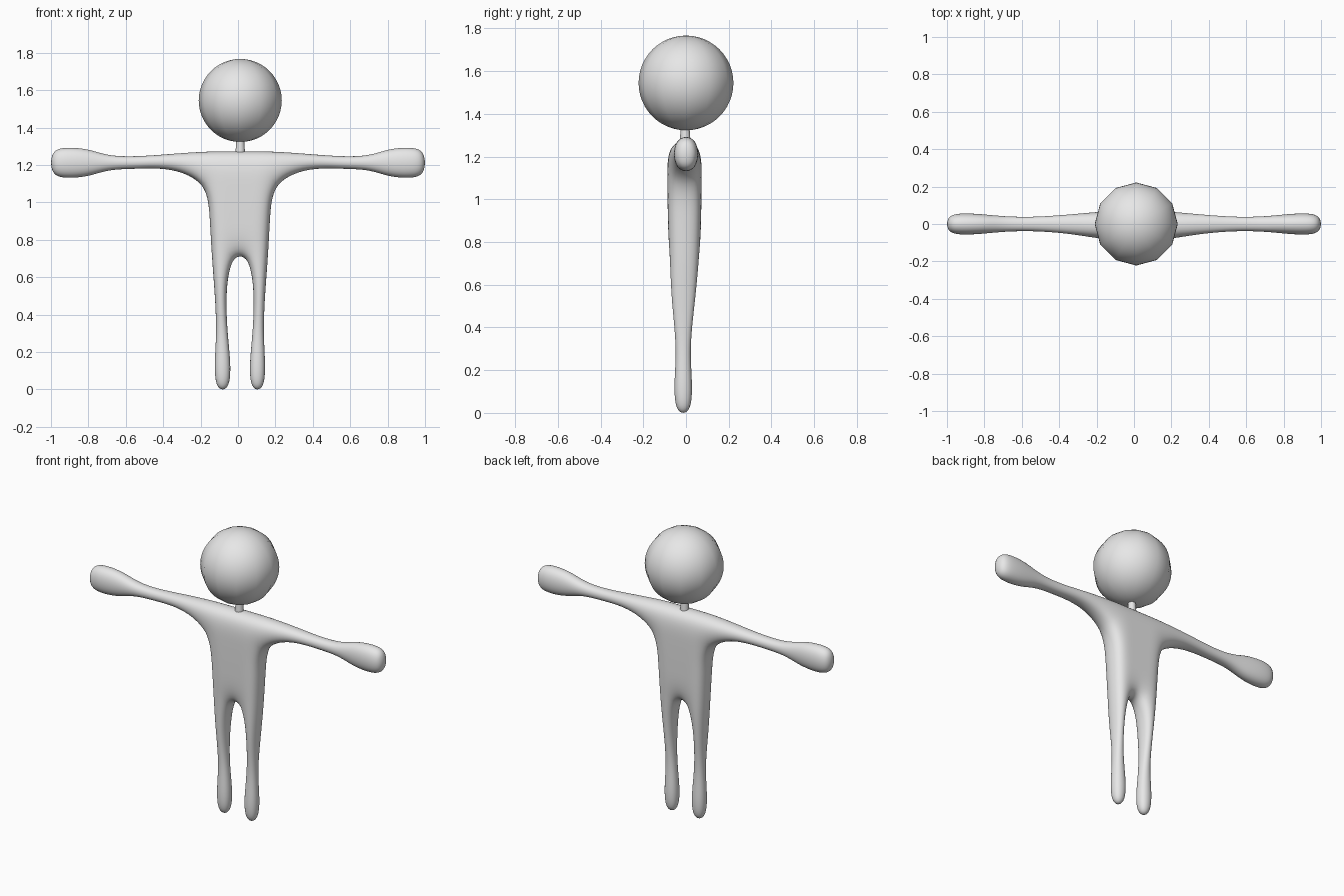
import bpy, bmesh

if "Cube" in bpy.data.objects:
    bpy.data.objects.remove(bpy.data.objects["Cube"], do_unlink=True)

# One plain grey for the whole figure
grey = bpy.data.materials.new("light_grey")
grey.use_nodes = True
grey.diffuse_color = (0.8, 0.8, 0.8, 1)
grey.node_tree.nodes["Principled BSDF"].inputs["Base Color"].default_value = (0.8, 0.8, 0.8, 1)

LEAN = 0.012  # the trunk sits slightly to the left of centre


def finish(bm, name):
    bmesh.ops.recalc_face_normals(bm, faces=bm.faces)
    mesh = bpy.data.meshes.new(name)
    bm.to_mesh(mesh)
    bm.free()
    mesh.materials.append(grey)
    for poly in mesh.polygons:
        poly.use_smooth = True
    obj = bpy.data.objects.new(name, mesh)
    bpy.context.collection.objects.link(obj)
    return obj


# Body cage: trunk, then arms and legs extruded from its open sides
bm = bmesh.new()


def vert(x, y, z):
    return bm.verts.new((x + LEAN * (1 - abs(x)), y, z))


def extend(loop, rings):
    """Bridge a four-sided loop through the rings and cap the end."""
    for ring in rings:
        new = [vert(*p) for p in ring]
        for k in range(4):
            n = (k + 1) % 4
            bm.faces.new((loop[k], loop[n], new[n], new[k]))
        loop = new
    bm.faces.new(loop)


# Trunk rows: height, half width, inner column, half depth
trunk = [(1.28, 0.18, 0.06, 0.080), (1.10, 0.18, 0.06, 0.081),
         (0.92, 0.165, 0.055, 0.078), (0.71, 0.155, 0.045, 0.073)]
grid = []
for z, w, i, h in trunk:
    grid.append([[vert(x, y - 0.007, z) for y in (-h, h)] for x in (-w, -i, i, w)])

for r in range(3):
    for c in range(3):
        for side in (0, 1):
            bm.faces.new((grid[r][c][side], grid[r][c + 1][side],
                          grid[r + 1][c + 1][side], grid[r + 1][c][side]))
    if r:
        for c in (0, 3):
            bm.faces.new((grid[r][c][0], grid[r][c][1],
                          grid[r + 1][c][1], grid[r + 1][c][0]))
for c in range(3):
    bm.faces.new((grid[0][c][0], grid[0][c + 1][0], grid[0][c + 1][1], grid[0][c][1]))
bm.faces.new((grid[3][1][0], grid[3][2][0], grid[3][2][1], grid[3][1][1]))

# Arm rings: distance out, centre height, half height, half depth
arm = [(0.36, 1.223, 0.040, 0.054), (0.55, 1.212, 0.035, 0.039),
       (0.70, 1.212, 0.039, 0.044), (0.80, 1.212, 0.081, 0.056),
       (0.92, 1.212, 0.092, 0.065), (1.006, 1.212, 0.072, 0.050)]
# Leg rings: height, centre out, half width, half depth
leg = [(0.52, 0.106, 0.031, 0.060), (0.30, 0.096, 0.030, 0.031),
       (0.12, 0.093, 0.050, 0.050), (-0.01, 0.093, 0.036, 0.036)]

for s, outer, inner in ((-1, 0, 1), (1, 3, 2)):
    top, low, hip = grid[0][outer], grid[1][outer], grid[3]
    extend([top[0], top[1], low[1], low[0]],
           [[(s * x, -d, z + h), (s * x, d, z + h), (s * x, d, z - h), (s * x, -d, z - h)]
            for x, z, h, d in arm])
    extend([hip[outer][0], hip[outer][1], hip[inner][1], hip[inner][0]],
           [[(s * (x + w), -d - 0.013, z), (s * (x + w), d - 0.013, z),
             (s * (x - w), d - 0.013, z), (s * (x - w), -d - 0.013, z)]
            for z, x, w, d in leg])

body = finish(bm, "body")
subsurf = body.modifiers.new("smooth_form", "SUBSURF")
subsurf.levels = subsurf.render_levels = 3

# Neck, flaring a little into the shoulders
bm = bmesh.new()
bmesh.ops.create_cone(bm, cap_ends=False, segments=16, radius1=0.027, radius2=0.02, depth=0.1)
bmesh.ops.translate(bm, verts=bm.verts, vec=(LEAN, -0.004, 1.295))
finish(bm, "neck")

# Head: few segments around, finer rings in height
bm = bmesh.new()
bmesh.ops.create_uvsphere(bm, u_segments=12, v_segments=24, radius=0.222)
bmesh.ops.translate(bm, verts=bm.verts, vec=(LEAN, 0, 1.545))
finish(bm, "head")
